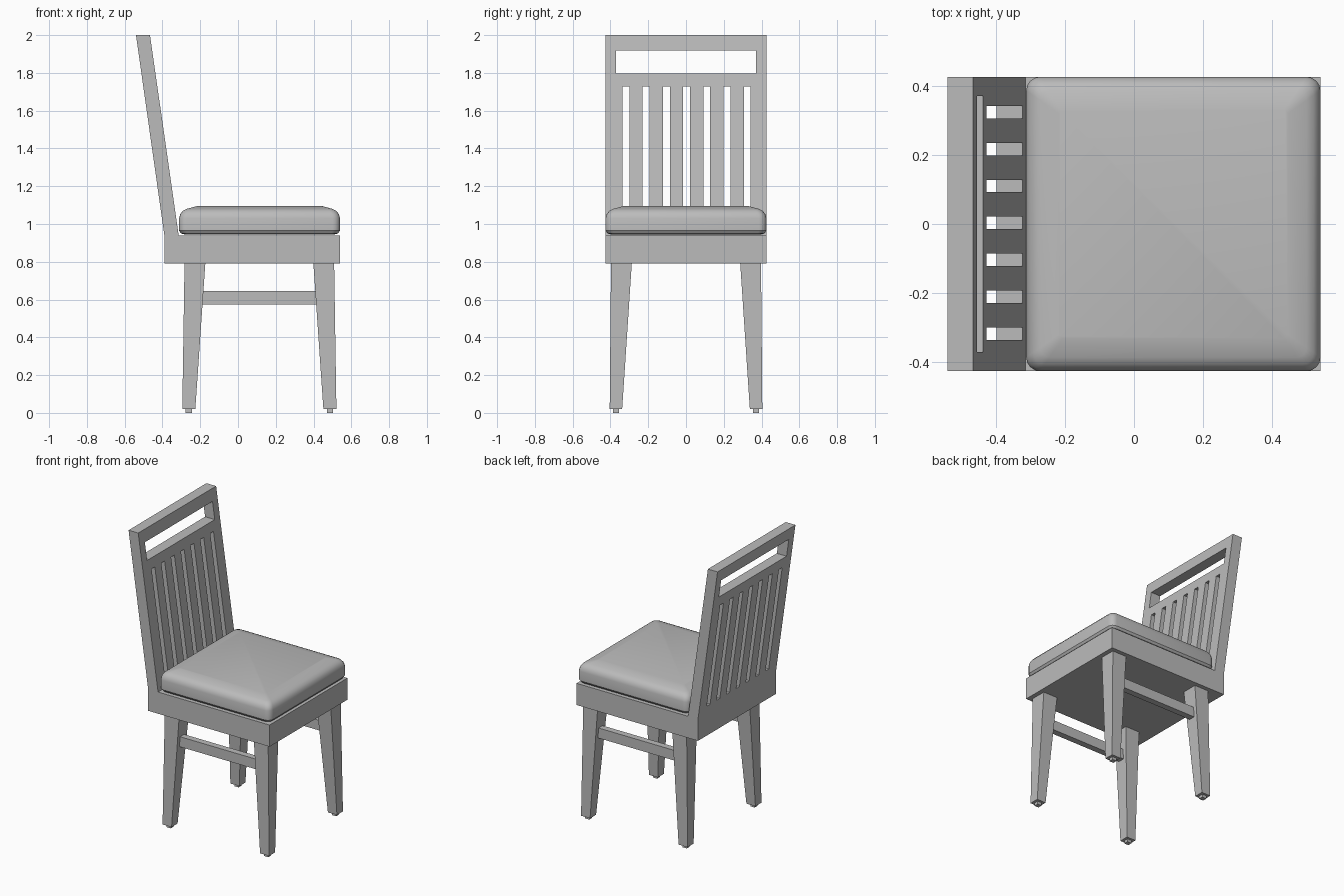
import bpy
import bmesh
import math

cube = bpy.data.objects.get("Cube")
if cube:
    bpy.data.objects.remove(cube, do_unlink=True)

grey = bpy.data.materials.new("plain_grey")
grey.use_nodes = True
grey.diffuse_color = (0.5, 0.5, 0.5, 1)
grey.node_tree.nodes["Principled BSDF"].inputs["Base Color"].default_value = (0.5, 0.5, 0.5, 1)


def loft(name, rings):
    """Skin a stack of equal-length point rings and cap both ends."""
    bm = bmesh.new()
    loops = [[bm.verts.new(p) for p in ring] for ring in rings]
    n = len(loops[0])
    for a, b in zip(loops, loops[1:]):
        for i in range(n):
            j = (i + 1) % n
            bm.faces.new((a[i], a[j], b[j], b[i]))
    bm.faces.new(loops[0])
    bm.faces.new(loops[-1])
    bmesh.ops.recalc_face_normals(bm, faces=bm.faces)
    mesh = bpy.data.meshes.new(name)
    bm.to_mesh(mesh)
    bm.free()
    mesh.materials.append(grey)
    obj = bpy.data.objects.new(name, mesh)
    bpy.context.collection.objects.link(obj)
    return obj


def rect(x0, x1, y0, y1, z):
    return [(x0, y0, z), (x1, y0, z), (x1, y1, z), (x0, y1, z)]


def box(name, x0, x1, y0, y1, z0, z1):
    return loft(name, [rect(x0, x1, y0, y1, z0), rect(x0, x1, y0, y1, z1)])


# Seat block and raked back, one side profile extruded across the width
HALF = 0.426
profile = [(-0.39, 0.79), (0.54, 0.79), (0.54, 0.94), (-0.314, 0.94),
           (-0.466, 2.0), (-0.54, 2.0), (-0.39, 0.94)]
frame = loft("seat_and_back_frame", [[(x, y, z) for x, z in profile] for y in (-HALF, HALF)])

# Openings through the back: a handle slot and seven upright slots
cutters = [box("handle_cutter", -0.8, -0.2, -0.37, 0.37, 1.797, 1.918)]
for i in range(-3, 4):
    y = 0.107 * i + 0.003
    cutters.append(box("slot_cutter", -0.8, -0.2, y - 0.018, y + 0.018, 1.0, 1.728))
bpy.context.view_layer.objects.active = frame
for cutter in cutters:
    mod = frame.modifiers.new("opening", 'BOOLEAN')
    mod.operation = 'DIFFERENCE'
    mod.solver = 'EXACT'
    mod.object = cutter
    bpy.ops.object.modifier_apply(modifier=mod.name)
    bpy.data.objects.remove(cutter, do_unlink=True)


# Cushion: rounded rectangles, inset towards the top and bottom
def cushion_ring(inset, z, steps=5):
    r = max(0.04 - 0.3 * inset, 0.01)
    hx, hy = 0.426 - inset - r, HALF - inset - r
    ring = []
    for k, (sx, sy) in enumerate([(1, 1), (-1, 1), (-1, -1), (1, -1)]):
        for s in range(steps):
            a = math.pi / 2 * (k + s / (steps - 1))
            ring.append((0.114 + sx * hx + r * math.cos(a), sy * hy + r * math.sin(a), z))
    return ring


layers = [(0.03, 0.945), (0.01, 0.95), (0, 0.965), (0, 1.03), (0.006, 1.052),
          (0.02, 1.07), (0.04, 1.08), (0.095, 1.095)]
cushion = loft("seat_cushion", [cushion_ring(i, z) for i, z in layers])
bpy.ops.object.select_all(action='DESELECT')
cushion.select_set(True)
bpy.context.view_layer.objects.active = cushion
bpy.ops.object.shade_smooth_by_angle(angle=math.radians(30))

# Tapered legs with small foot pads, mirrored about the leg centre plane
MID = 0.113
for sx, end in ((-1, "back"), (1, "front")):
    for sy, side in ((-1, "right"), (1, "left")):
        def section(inner_x, outer_x, inner_y, outer_y, z):
            return rect(MID + sx * inner_x, MID + sx * outer_x, sy * inner_y, sy * outer_y, z)
        loft(f"{end}_{side}_leg", [section(0.339, 0.408, 0.338, 0.404, 0.02),
                                   section(0.286, 0.396, 0.287, 0.397, 0.792)])
        loft(f"{end}_{side}_foot", [section(0.357, 0.390, 0.355, 0.387, 0),
                                    section(0.357, 0.390, 0.355, 0.387, 0.022)])

# Side stretchers between back and front legs
for sy, side in ((-1, "right"), (1, "left")):
    box(f"{side}_stretcher", -0.2, 0.426, sy * 0.35 - 0.022, sy * 0.35 + 0.022, 0.575, 0.645)
